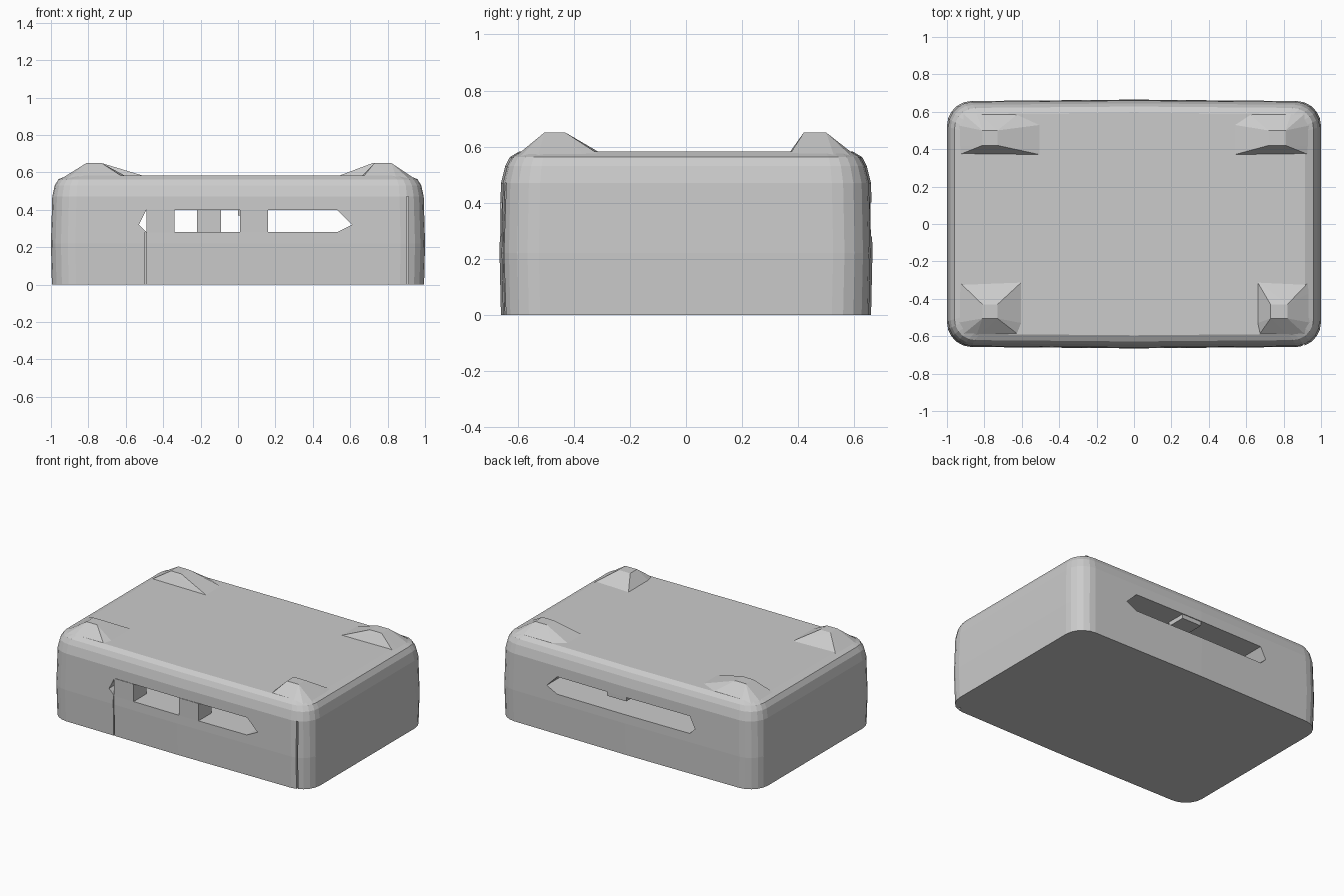
import bpy, bmesh, math

if "Cube" in bpy.data.objects:
    bpy.data.objects.remove(bpy.data.objects["Cube"])


def new_object(name, bm):
    bmesh.ops.recalc_face_normals(bm, faces=bm.faces)
    mesh = bpy.data.meshes.new(name)
    bm.to_mesh(mesh)
    bm.free()
    obj = bpy.data.objects.new(name, mesh)
    bpy.context.collection.objects.link(obj)
    return obj


def hull(name, points):
    bm = bmesh.new()
    for p in points:
        bm.verts.new(p)
    bmesh.ops.convex_hull(bm, input=bm.verts)
    return new_object(name, bm)


def box(name, x0, x1, y0, y1, z0, z1):
    return hull(name, [(x, y, z) for x in (x0, x1) for y in (y0, y1) for z in (z0, z1)])


def rounded_ring(hx, hy, r, z, steps=5):
    """Rounded rectangle whose long sides bow out slightly."""
    pts = []
    for cx, cy, start in ((1, 1, 0), (-1, 1, 90), (-1, -1, 180), (1, -1, 270)):
        for i in range(steps + 1):
            a = math.radians(start + 90 * i / steps)
            x = cx * (hx - r) + r * math.cos(a)
            y = cy * (hy - r) + r * math.sin(a)
            pts.append((x, y - cy * 0.010 * x * x, z))
        if start in (0, 180):
            pts.append((0, cy * hy, z))
    return pts


# Case body: stacked rounded outlines with a softened upper rim
levels = [(0.995, 0.660, 0.13, 0.0), (1.0, 0.665, 0.13, 0.22),
          (0.993, 0.660, 0.13, 0.47), (0.980, 0.645, 0.12, 0.53),
          (0.960, 0.628, 0.11, 0.563), (0.915, 0.595, 0.09, 0.582)]
bm = bmesh.new()
rings = [[bm.verts.new(p) for p in rounded_ring(*lv)] for lv in levels]
for a, b in zip(rings, rings[1:]):
    for i in range(len(a)):
        j = (i + 1) % len(a)
        bm.faces.new((a[i], a[j], b[j], b[i]))
bm.faces.new(rings[0][::-1])
bm.faces.new(rings[-1])
case_body = new_object("case_body", bm)

# Cutters: pointed through slot and two thin front seams
slot = [(-0.53, 0.32), (-0.49, 0.28), (0.53, 0.28),
        (0.61, 0.32), (0.53, 0.40), (-0.49, 0.40)]
cutters = [hull("slot_cutter", [(x, y, z) for x, z in slot for y in (-0.8, 0.8)]),
           box("corner_seam_cutter", 0.902, 0.912, -0.8, -0.62, -0.1, 0.47),
           box("left_seam_cutter", -0.497, -0.490, -0.8, -0.64, -0.1, 0.28)]
for cutter in cutters:
    mod = case_body.modifiers.new(cutter.name, 'BOOLEAN')
    mod.operation = 'DIFFERENCE'
    mod.solver = 'EXACT'
    mod.object = cutter
    cutter.hide_render = True
    cutter.hide_set(True)

# Blocks that divide the slot into windows at the front
box("front_left_divider", -0.49, -0.34, -0.661, -0.52, 0.279, 0.401)
box("front_middle_divider", 0.01, 0.16, -0.664, -0.52, 0.279, 0.401)
box("inner_post", -0.22, -0.09, -0.25, 0.25, 0.279, 0.401)
box("rear_lip", 0.0, 0.15, 0.52, 0.655, 0.37, 0.401)

# Corner feet: base x inner, apex x range (as positive distances), side, front or back
feet = [("front_left_foot", -1, -1, 0.60, 0.73, 0.81, 0.31, 0.43, 0.505),
        ("front_right_foot", 1, -1, 0.66, 0.73, 0.82, 0.31, 0.43, 0.505),
        ("back_left_foot", -1, 1, 0.50, 0.73, 0.81, 0.37, 0.42, 0.50),
        ("back_right_foot", 1, 1, 0.535, 0.72, 0.81, 0.37, 0.42, 0.50)]
for name, sx, sy, xi, xa, xb, yi, ya, yb in feet:
    points = [(xa, ya, 0.65), (xb, ya, 0.65), (xa, yb, 0.65), (xb, yb, 0.65),
              (xi, yi, 0.58), (0.935, yi, 0.572), (0.955, yi + 0.05, 0.56),
              (0.955, 0.53, 0.56), (0.92, 0.595, 0.56), (0.85, 0.615, 0.56),
              (max(xi, 0.60), 0.605, 0.565), (xi, 0.53, 0.58),
              (0.7, 0.45, 0.53), (0.85, 0.5, 0.53)]
    hull(name, [(sx * x, sy * y, z) for x, y, z in points])
